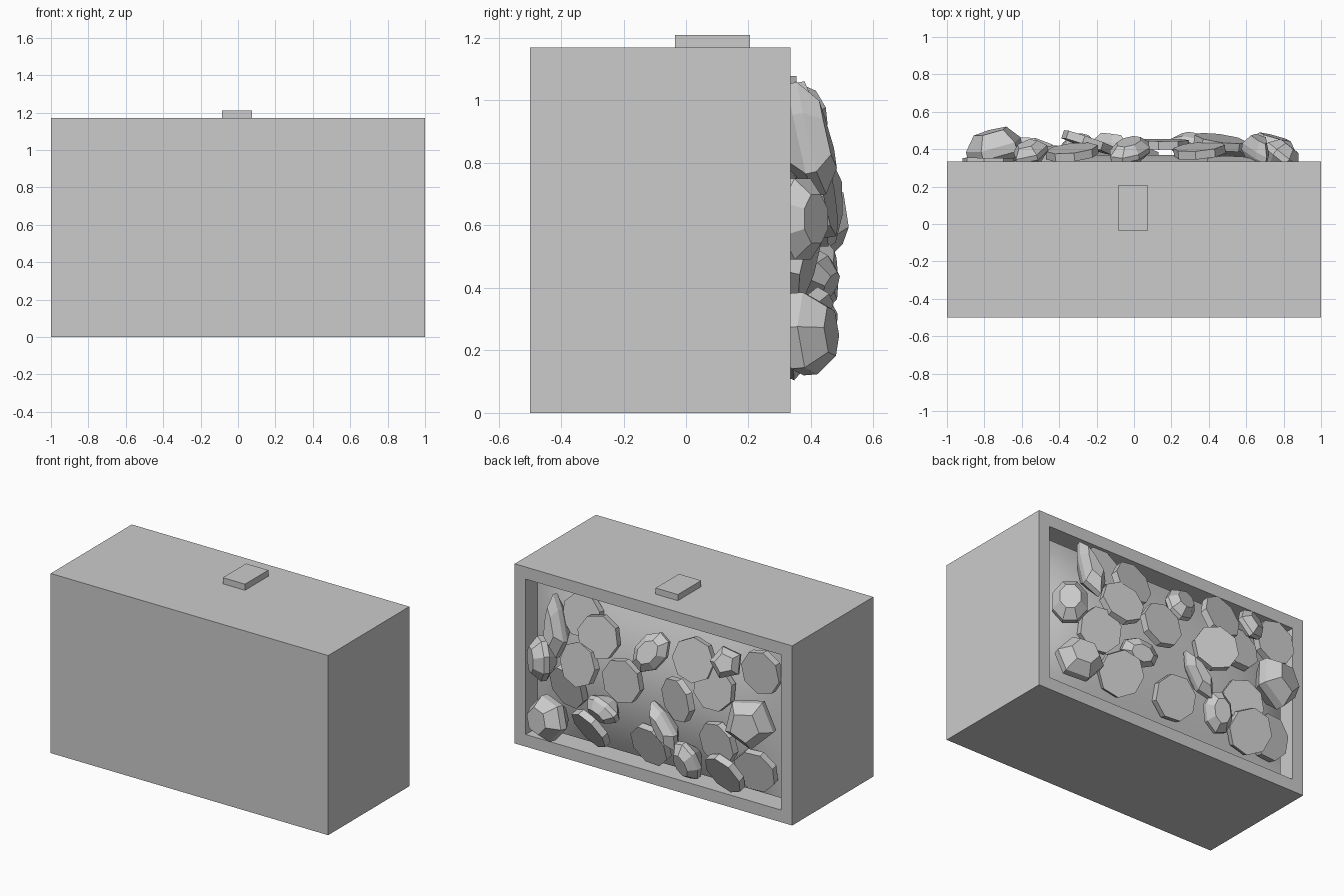
import bpy, bmesh, math
from mathutils import Vector, Matrix

cube = bpy.data.objects.get("Cube")
if cube:
    bpy.data.objects.remove(cube, do_unlink=True)

grey = bpy.data.materials.new("plain_grey")
grey.use_nodes = True
colour = (0.6, 0.6, 0.6, 1)
grey.diffuse_color = colour
grey.node_tree.nodes["Principled BSDF"].inputs["Base Color"].default_value = colour

BACK, MID_Z = 0.335, 0.585
HALF_W, HALF_H = 0.89, 0.47


def finish(name, bm, matrix=None):
    bmesh.ops.recalc_face_normals(bm, faces=bm.faces)
    mesh = bpy.data.meshes.new(name)
    bm.to_mesh(mesh)
    bm.free()
    mesh.materials.append(grey)
    obj = bpy.data.objects.new(name, mesh)
    bpy.context.collection.objects.link(obj)
    if matrix:
        obj.matrix_world = matrix
    return obj


def box(lo, hi):
    lo, hi = Vector(lo), Vector(hi)
    bm = bmesh.new()
    bmesh.ops.create_cube(bm, size=1)
    bmesh.ops.scale(bm, vec=hi - lo, verts=bm.verts)
    bmesh.ops.translate(bm, vec=(lo + hi) / 2, verts=bm.verts)
    return bm


# Case with a shallow recess in the back
bm = box((-1, -0.5, 0), (1, BACK, 1.17))
back = max(bm.faces, key=lambda f: f.calc_center_median().y)
bmesh.ops.inset_individual(bm, faces=[back], thickness=0.112)
bmesh.ops.translate(bm, vec=(0, 0, 0), verts=back.verts)
floor = bmesh.ops.extrude_face_region(bm, geom=[back])["geom"]
bmesh.ops.translate(bm, vec=(0, -0.14, 0), verts=[v for v in floor if isinstance(v, bmesh.types.BMVert)])
bmesh.ops.delete(bm, geom=[f for f in [back] if f.is_valid], context="FACES_ONLY")
finish("case", bm)

# Small tab on top
finish("top_tab", box((-0.085, -0.035, 1.165), (0.075, 0.205, 1.21)))


# Rounded heap filling the recess
def heap_y(x, z):
    u, w = x / HALF_W, (z - MID_Z) / HALF_H
    return 0.26 + 0.11 * max(0, 1 - u ** 4) * max(0, 1 - w * w)


bm = bmesh.new()
bmesh.ops.create_grid(bm, x_segments=24, y_segments=14, size=1)
for v in bm.verts:
    x, z = v.co.x * HALF_W, MID_Z + v.co.y * HALF_H
    v.co = (x, heap_y(x, z), z)
heap = finish("heap", bm)
for p in heap.data.polygons:
    p.use_smooth = True
    if p.normal.y < 0:
        p.flip()


def placed(x, z, tilt_x, tilt_z, spin, lift):
    """Stand on the heap, facing outwards with an extra tilt."""
    e = 0.02
    slope_x = (heap_y(x + e, z) - heap_y(x - e, z)) / (2 * e)
    slope_z = (heap_y(x, z + e) - heap_y(x, z - e)) / (2 * e)
    n = Vector((tilt_x - slope_x * 0.6, 1, tilt_z - slope_z * 0.6))
    turn = n.to_track_quat("Z", "Y").to_matrix().to_4x4()
    spot = Matrix.Translation((x, heap_y(x, z) + lift, z))
    return spot @ turn @ Matrix.Rotation(math.radians(spin), 4, "Z")


# Eight-sided coins: x, z, tilt x, tilt z, lift
coins = [
    (0.52, 0.96, 0, 0, 0.02), (0.35, 0.89, -0.1, 0, 0.07),
    (0.46, 0.70, 0.1, 0.1, 0.08), (0.58, 0.50, 0.1, -0.2, 0.03),
    (0.155, 0.67, 0, 0, 0.06), (0.42, 0.27, 0.3, -0.4, 0.06),
    (0.0, 0.27, 0.1, -0.1, 0.04), (-0.25, 0.66, 0.35, -0.1, 0.07),
    (-0.33, 0.92, -0.1, 0, 0.07), (-0.47, 0.77, 0, 0.05, 0.03),
    (-0.78, 0.94, 0.1, -0.1, 0.05), (-0.55, 0.24, 0.2, -0.3, 0.08),
    (-0.74, 0.29, 0, -0.1, 0.04), (-0.5, 0.42, 0.2, 0, 0.03),
]
for i, (x, z, tx, tz, lift) in enumerate(coins):
    bm = bmesh.new()
    bmesh.ops.create_cone(bm, cap_ends=True, segments=8, radius1=0.14, radius2=0.14, depth=0.045)
    finish(f"coin_{i + 1}", bm, placed(x, z, tx, tz, 22.5 + 13 * (i % 3), lift))


# Faceted stones: a flat table, a wide girdle and a pointed base
def stone(sides, half_w, half_l, height, taper):
    bm = bmesh.new()
    rings = []
    for size, level in ((0.6, 1), (1, 0.45), (1, 0.1)):
        ring = []
        for k in range(sides):
            a = math.tau * (k + 0.5) / sides
            px, py = math.cos(a), math.sin(a)
            px *= 1 - taper * (py + 1) / 2
            ring.append(bm.verts.new((px * half_w * size, py * half_l * size, level * height)))
        rings.append(ring)
    tip = bm.verts.new((0, 0, -height))
    bm.faces.new(rings[0])
    for k in range(sides):
        j = (k + 1) % sides
        for upper, lower in zip(rings, rings[1:]):
            bm.faces.new((upper[k], upper[j], lower[j], lower[k]))
        bm.faces.new((rings[-1][k], rings[-1][j], tip))
    return bm


# sides, half width, half length, height, taper, x, z, tilt x, tilt z, spin, lift
gems = [
    (6, 0.10, 0.19, 0.10, 0.8, 0.66, 0.87, 0.1, 0.1, 15, 0.05),
    (8, 0.11, 0.14, 0.10, 0, 0.77, 0.62, 0.6, 0, 0, 0.03),
    (6, 0.15, 0.14, 0.13, 0, 0.72, 0.25, 0.2, 0.2, 20, 0.05),
    (8, 0.12, 0.08, 0.09, 0, 0.30, 0.45, 0.3, -0.5, -15, 0.03),
    (8, 0.10, 0.14, 0.08, 0, -0.02, 0.88, -0.1, 0.2, -35, 0.04),
    (6, 0.07, 0.16, 0.09, 0.4, -0.14, 0.45, 0.2, 0, 35, 0.03),
    (8, 0.09, 0.13, 0.09, 0, -0.30, 0.27, 0.2, -0.1, 15, 0.06),
    (5, 0.10, 0.10, 0.08, 0, -0.55, 0.95, -0.3, 0.2, 0, 0.06),
    (5, 0.16, 0.16, 0.14, 0, -0.73, 0.62, -0.1, 0.1, 25, 0.04),
]
for i, (sides, w, l, h, taper, x, z, tx, tz, spin, lift) in enumerate(gems):
    finish(f"gem_{i + 1}", stone(sides, w, l, h, taper), placed(x, z, tx, tz, spin, lift))
